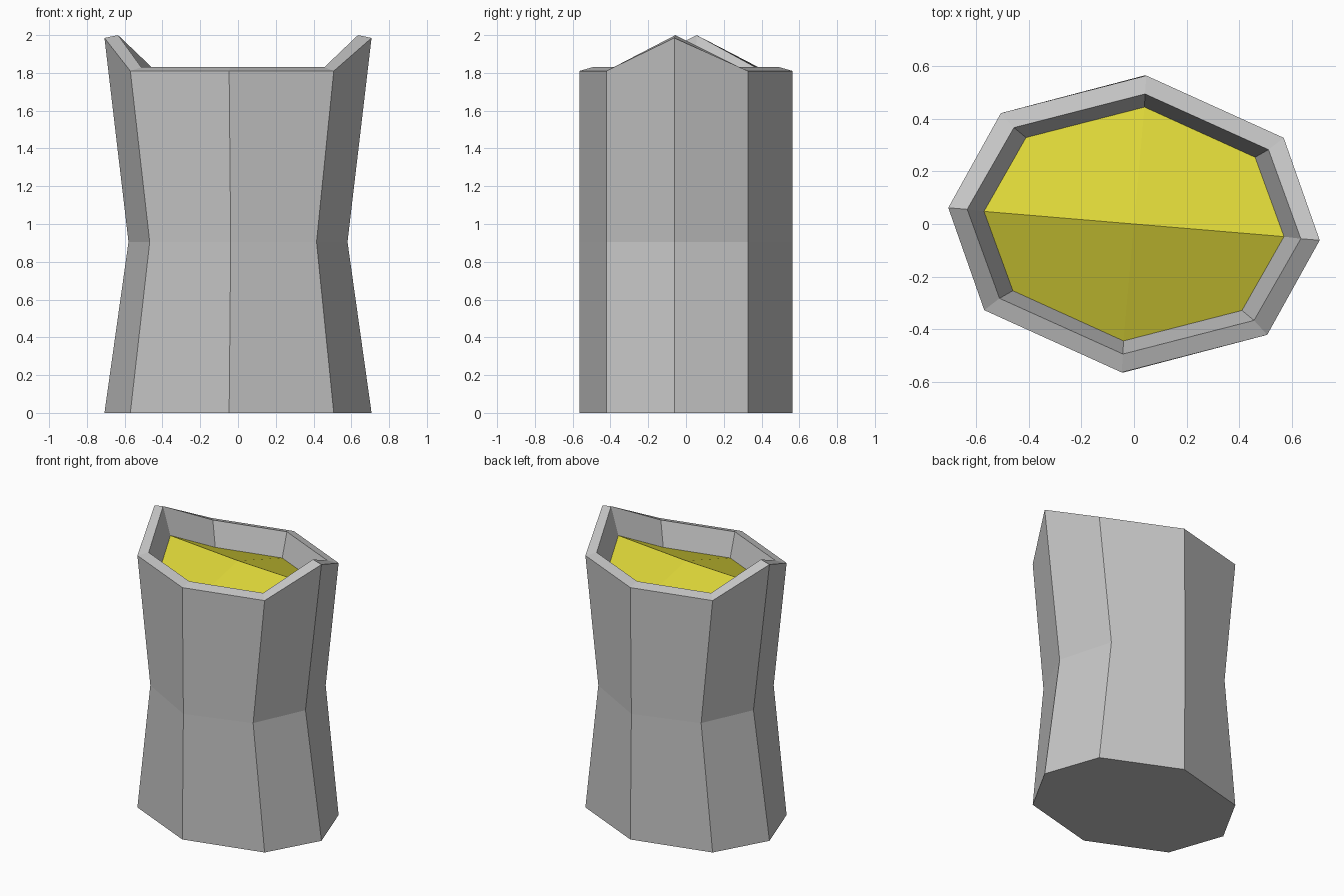
import bpy, bmesh

if "Cube" in bpy.data.objects:
    bpy.data.objects.remove(bpy.data.objects["Cube"])


def material(name, rgb):
    m = bpy.data.materials.new(name)
    m.diffuse_color = (*rgb, 1.0)
    m.use_nodes = True
    m.node_tree.nodes["Principled BSDF"].inputs["Base Color"].default_value = m.diffuse_color
    return m


def make_object(name, bm, mat):
    bmesh.ops.recalc_face_normals(bm, faces=bm.faces)
    me = bpy.data.meshes.new(name)
    bm.to_mesh(me)
    bm.free()
    me.materials.append(mat)
    ob = bpy.data.objects.new(name, me)
    bpy.context.collection.objects.link(ob)
    return ob


def ring(bm, half, low, peak, sx=1.0):
    """Eight-sided loop: half the points, repeated with a half turn.
    Point 0 of each half is the raised corner."""
    pts = half + [(-x, -y) for x, y in half]
    return [bm.verts.new((x * sx, y, peak if i % 4 == 0 else low))
            for i, (x, y) in enumerate(pts)]


def bridge(bm, a, b):
    n = len(a)
    for i in range(n):
        j = (i + 1) % n
        bm.faces.new((a[i], a[j], b[j], b[i]))


# Half outlines, counter-clockwise from the right-hand raised corner
outer = [(0.707, -0.062), (0.57, 0.328), (0.047, 0.565), (-0.507, 0.422)]
inner = [(0.635, -0.056), (0.512, 0.283), (0.042, 0.495), (-0.457, 0.367)]
fill = [(0.571, -0.048), (0.461, 0.254), (0.04, 0.445), (-0.411, 0.329)]

# Cup shell: flat base, pinched waist, peaked rim and inner wall
bm = bmesh.new()
rings = [ring(bm, outer, 0, 0),
         ring(bm, outer, 0.905, 0.905, 0.82),
         ring(bm, outer, 1.81, 1.985),
         ring(bm, inner, 1.83, 2.0),
         ring(bm, fill, 1.66, 1.81)]
for a, b in zip(rings, rings[1:]):
    bridge(bm, a, b)
bm.faces.new(rings[0][::-1])
make_object("cup_shell", bm, material("stone grey", (0.56, 0.56, 0.56)))

# Contents: ridged yellow surface closing the cup
bm = bmesh.new()
r = ring(bm, fill, 1.66, 1.81)
c = bm.verts.new((0, 0, 1.80))
for i in range(0, 8, 2):
    bm.faces.new((c, r[i], r[i + 1], r[(i + 2) % 8]))
ob = make_object("cup_contents", bm, material("yellow", (0.72, 0.67, 0.04)))
if ob.data.polygons[0].normal.z < 0:
    ob.data.flip_normals()
